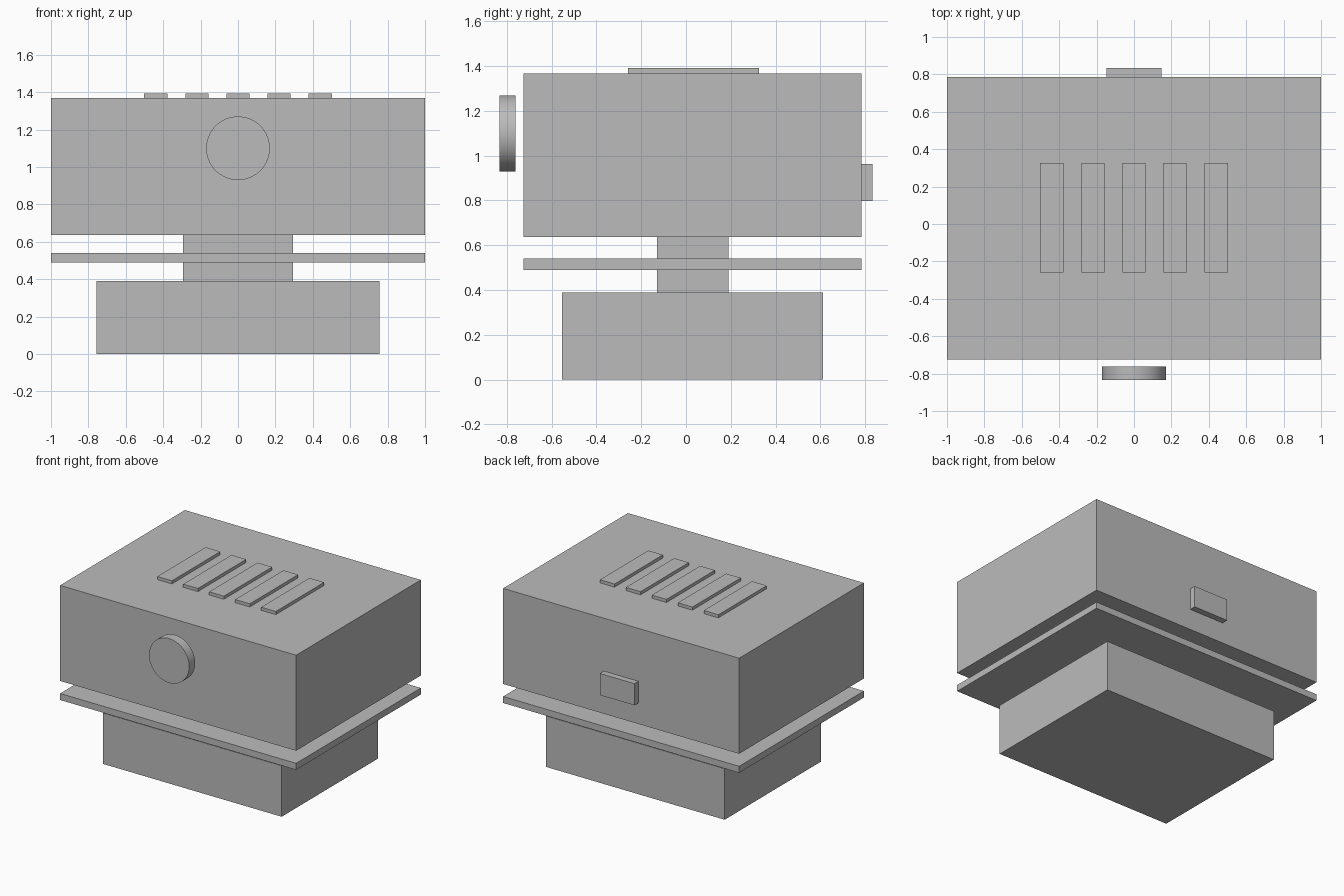
import bpy
from math import radians

# Remove the default cube only
default = bpy.data.objects.get("Cube")
if default:
    bpy.data.objects.remove(default, do_unlink=True)

# Single flat colour
GREY = (0.5, 0.5, 0.5, 1)
grey = bpy.data.materials.new("plain grey")
grey.use_nodes = True
grey.diffuse_color = GREY
grey.node_tree.nodes["Principled BSDF"].inputs["Base Color"].default_value = GREY


def box(name, x, y, z):
    """Box spanning the given (low, high) range on each axis."""
    spans = (x, y, z)
    centre = [(low + high) / 2 for low, high in spans]
    bpy.ops.mesh.primitive_cube_add(size=1, location=centre)
    obj = bpy.context.object
    obj.name = name
    obj.scale = [high - low for low, high in spans]
    bpy.ops.object.transform_apply(location=False, rotation=False, scale=True)
    obj.data.materials.append(grey)
    return obj


# Base, column, shelf and main housing
DEPTH = (-0.725, 0.785)
box("base", (-0.757, 0.757), (-0.553, 0.613), (0, 0.39))
box("column", (-0.293, 0.293), (-0.13, 0.19), (0.39, 0.636))
box("shelf_plate", (-1, 1), DEPTH, (0.49, 0.54))
box("housing", (-1, 1), DEPTH, (0.636, 1.368))

# Rear socket
box("rear_socket", (-0.147, 0.147), (0.785, 0.833), (0.797, 0.963))

# Row of vent bars on the lid
for i in range(5):
    x = (i - 2) * 0.22
    box(f"vent_bar_{i + 1}", (x - 0.062, x + 0.062), (-0.26, 0.325), (1.368, 1.392))

# Round knob standing just clear of the front
bpy.ops.mesh.primitive_cylinder_add(vertices=64, radius=0.17, depth=0.072,
                                    location=(0, -0.798, 1.1),
                                    rotation=(radians(90), 0, 0))
knob = bpy.context.object
knob.name = "front_knob"
knob.data.materials.append(grey)
bpy.ops.object.shade_smooth_by_angle(angle=radians(30))
